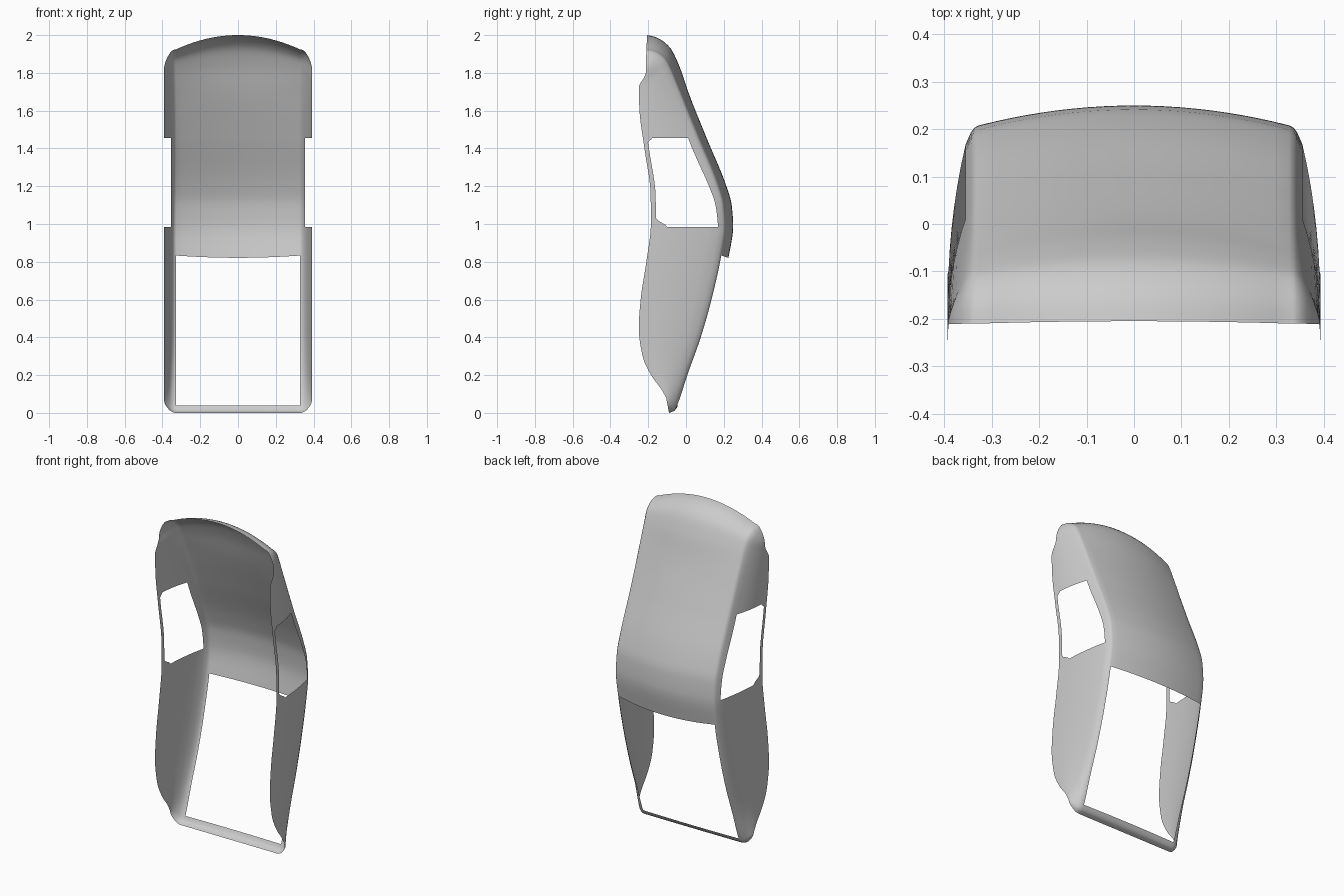
import bpy, bmesh, math

cube = bpy.data.objects.get("Cube")
if cube:
    bpy.data.objects.remove(cube)


def smooth_curve(*pts):
    """Monotone smooth interpolation through (key, value) points."""
    keys = [p[0] for p in pts]
    vals = [p[1] for p in pts]
    last = len(pts) - 1
    slope = [(vals[i + 1] - vals[i]) / (keys[i + 1] - keys[i]) for i in range(last)]
    tan = [slope[0]]
    for a, b in zip(slope, slope[1:]):
        tan.append(2 * a * b / (a + b) if a * b > 0 else 0)
    tan.append(slope[-1])

    def value(k):
        k = min(max(k, keys[0]), keys[-1])
        i = 0
        while i < last - 1 and k > keys[i + 1]:
            i += 1
        h = keys[i + 1] - keys[i]
        t = (k - keys[i]) / h
        blend = t * t * (3 - 2 * t)
        return (vals[i] * (1 - blend) + vals[i + 1] * blend
                + h * tan[i] * t * (1 - t) ** 2 - h * tan[i + 1] * t * t * (1 - t))
    return value


# Profiles along the height
corner_y = smooth_curve((0, -.09), (.012, -.062), (.04, -.047), (.2, .007), (.4, .078),
                        (.6, .135), (.83, .186), (.985, .208), (1.1, .2), (1.2, .172),
                        (1.455, .068), (1.69, -.025), (1.86, -.082), (1.92, -.105),
                        (1.965, -.135), (1.99, -.17), (2, -.21))
bulge = smooth_curve((0, 0), (.04, .005), (.3, .025), (.83, .038), (1, .042),
                     (1.79, .04), (1.92, .03), (2, .005))
crown_drop = smooth_curve((0, 0), (1.65, 0), (1.79, .02), (1.92, .05), (1.97, .068), (2, .075))
rim_z = smooth_curve((0, .08), (.06, .11), (.2, .2), (.3, .3), (1.4, 1.4), (1.47, 1.47),
                     (1.69, 1.63), (1.86, 1.72), (1.965, 1.78), (2, 1.8))
rim_y = smooth_curve((.08, -.105), (.12, -.127), (.2, -.185), (.3, -.23), (.45, -.25),
                     (.6, -.24), (.8, -.21), (1, -.186), (1.15, -.187), (1.4, -.22),
                     (1.6, -.246), (1.72, -.25), (1.78, -.22), (1.8, -.212))
# Window edges: share of wall depth at the back, distance from the rim at the front
window_back = smooth_curve((0, .1), (.985, .1), (1.455, .19), (2, .1))
window_front = smooth_curve((0, .026), (.8, .026), (.985, .085), (1.03, .028),
                            (1.43, .024), (1.455, .05), (1.6, .024))

RAIL, PANEL, SILL, LINTEL = .04, .833, .985, 1.455
HALF_BACK, CORNER, WALL = .327, .028, .038
BACK_COLS, ROUND, WALL_COLS = 10, (.1, .35, 1), 6


def section(s):
    """Half cross-section from the centre of the back round to the front rim."""
    yc, b, d = corner_y(s), bulge(s), crown_drop(s)
    bow = .012 * max(0, 1 - abs(s - PANEL) / .1)
    pts = []
    for i in range(BACK_COLS + 1):
        u = i / BACK_COLS
        pts.append((HALF_BACK * u, yc + b * (1 - u * u), s - d * u * u - bow * (1 - u * u)))
    zc, zf = s - d, rim_z(s)
    yf = rim_y(zf)
    back = window_back(s)
    front = 1 - min(window_front(s) / max(yc - yf, .001), .25)
    depths = [back * r for r in ROUND]
    depths += [back + (front - back) * i / WALL_COLS for i in range(1, WALL_COLS + 1)] + [1]
    for f in depths:
        if f <= back:
            x = HALF_BACK + CORNER * math.sqrt(f / back)
        else:
            x = HALF_BACK + CORNER + WALL * (1 - ((1 - f) / (1 - back)) ** 2.2)
        pts.append((x, yc + f * (yf - yc), zc + f * (zf - zc)))
    return pts


# Row heights, with rows on every opening edge
rows = []
for low, high, n in ((0, .012, 3), (.012, RAIL, 3), (RAIL, PANEL, 24), (PANEL, SILL, 6),
                     (SILL, 1.03, 4), (1.03, 1.43, 16), (1.43, LINTEL, 3)):
    rows += [low + (high - low) * i / n for i in range(n)]
rows += [LINTEL + (2 - LINTEL) * math.sin(math.pi / 2 * i / 28) for i in range(29)]

# Shell skin, leaving out the large back opening and the side window
bm = bmesh.new()
grid = [[bm.verts.new(p) for p in section(s)] for s in rows]
window_col = BACK_COLS + len(ROUND)
for r in range(len(rows) - 1):
    mid = (rows[r] + rows[r + 1]) / 2
    for c in range(len(grid[0]) - 1):
        in_back = RAIL < mid < PANEL and c < BACK_COLS
        in_window = SILL < mid < LINTEL and window_col <= c < window_col + WALL_COLS
        if not (in_back or in_window):
            bm.faces.new((grid[r][c], grid[r + 1][c], grid[r + 1][c + 1], grid[r][c + 1]))
loose = [v for v in bm.verts if not v.link_faces]
bmesh.ops.delete(bm, geom=loose, context='VERTS')
bmesh.ops.recalc_face_normals(bm, faces=bm.faces)
# Make the outside of the back face outwards
bm.faces.ensure_lookup_table()
probe = max(bm.faces, key=lambda f: f.calc_center_median().y)
if probe.normal.y < 0:
    bmesh.ops.reverse_faces(bm, faces=bm.faces)
mesh = bpy.data.meshes.new("body_shell")
bm.to_mesh(mesh)
bm.free()

shell = bpy.data.objects.new("body_shell", mesh)
bpy.context.collection.objects.link(shell)

# Plain grey finish
grey = bpy.data.materials.new("plain_grey")
grey.use_nodes = True
colour = (.6, .6, .6, 1)
grey.diffuse_color = colour
grey.node_tree.nodes["Principled BSDF"].inputs["Base Color"].default_value = colour
mesh.materials.append(grey)

# Mirror to the other side
mirror = shell.modifiers.new("mirror", 'MIRROR')
mirror.use_clip = True
mirror.merge_threshold = .0005

bpy.ops.object.select_all(action='DESELECT')
shell.select_set(True)
bpy.context.view_layer.objects.active = shell
bpy.ops.object.shade_smooth_by_angle(angle=math.radians(50))
